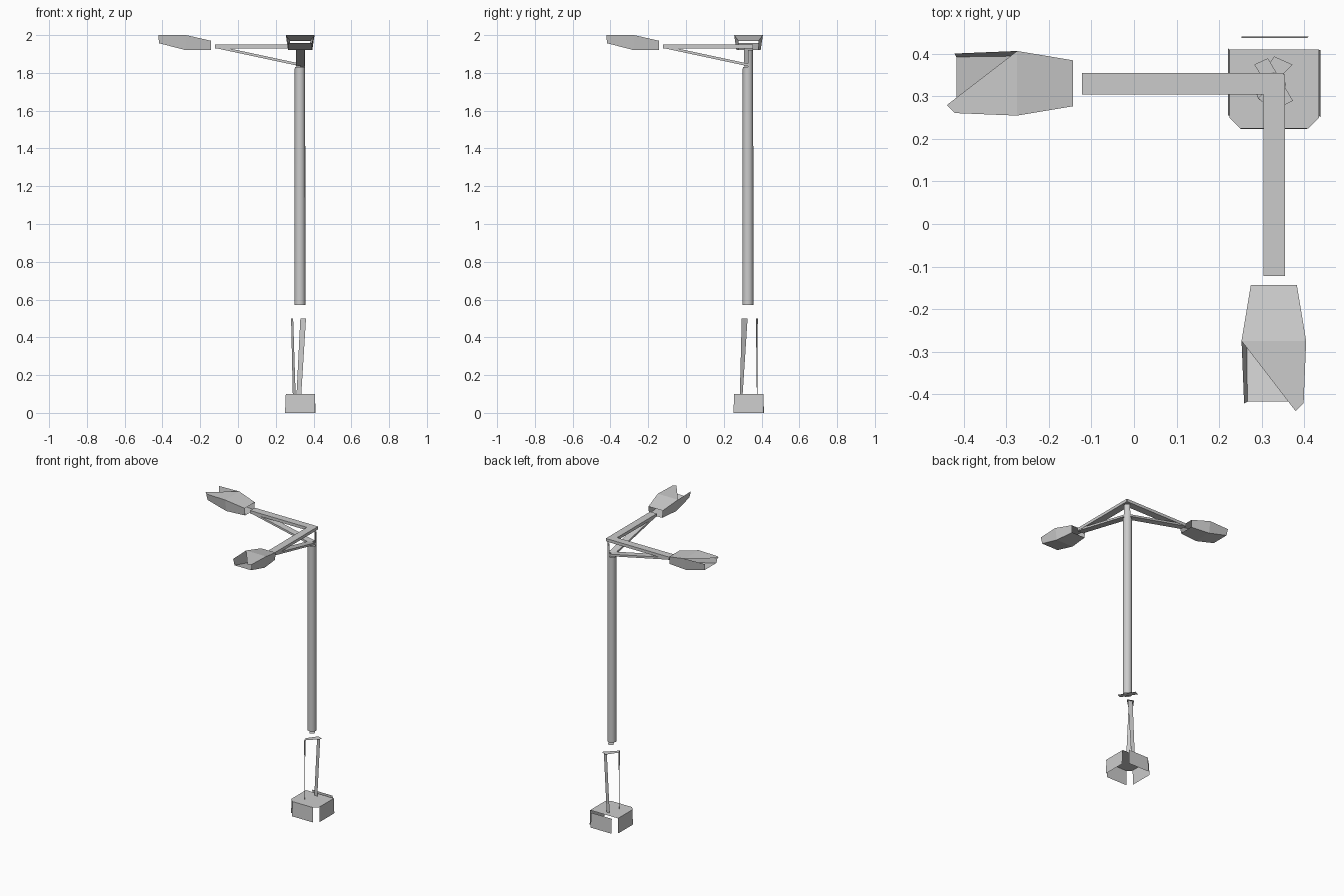
import bpy, math
from mathutils import Matrix, Vector

if "Cube" in bpy.data.objects:
    bpy.data.objects.remove(bpy.data.objects["Cube"])

# quarter turn that carries the left arm (-x) to the front arm (-y)
TURN = Matrix.Translation((0.66, 0, 0)) @ Matrix.Rotation(math.pi / 2, 4, 'Z')


def mesh(name, verts, faces, smooth=False):
    me = bpy.data.meshes.new(name)
    me.from_pydata(verts, [], faces)
    me.update()
    ob = bpy.data.objects.new(name, me)
    bpy.context.collection.objects.link(ob)
    for p in me.polygons:
        p.use_smooth = smooth
    return ob


def turned_copy(ob, name):
    me = ob.data.copy()
    me.transform(TURN)
    new = bpy.data.objects.new(name, me)
    bpy.context.collection.objects.link(new)


def bar(name, start, end, width, height):
    """Rectangular bar in the xz plane with vertical ends."""
    v = [(p[0], p[1] + sy * width / 2, p[2] + sz * height / 2)
         for p in (Vector(start), Vector(end))
         for sy, sz in ((-1, -1), (1, -1), (1, 1), (-1, 1))]
    f = [(i, (i + 1) % 4, 4 + (i + 1) % 4, 4 + i) for i in range(4)]
    return mesh(name, v, f + [(3, 2, 1, 0), (4, 5, 6, 7)])


# base: chamfered top plate and four slightly sloped side panels
plate = [(.225, .25), (.25, .225), (.41, .225), (.435, .25), (.435, .41), (.225, .41)]
mesh("base_top", [(x, y, .1) for x, y in plate], [range(6)])
for i in range(4):
    m = Matrix.Translation((.33, .332, 0)) @ Matrix.Rotation(i * math.pi / 2, 4, 'Z')
    pts = [(-.081, -.109, 0), (.077, -.109, 0), (.077, -.105, .1), (-.077, -.105, .1)]
    mesh(f"base_panel_{i + 1}", [m @ Vector(p) for p in pts], [(0, 1, 2, 3)])

# lower post: two tapered slats and the thin caps around the gap
mesh("lower_slat_left", [(.29, .30, .1), (.305, .285, .1), (.292, .295, .5), (.281, .326, .5)],
     [(0, 1, 2, 3)])
mesh("lower_slat_rear", [(.335, .375, .1), (.31, .378, .1), (.33, .38, .5), (.36, .37, .5)],
     [(0, 1, 2, 3)])
mesh("lower_cap", [(.281, .326, .5), (.292, .295, .5), (.373, .375, .5), (.33, .394, .5)],
     [(0, 1, 2, 3)])
mesh("pole_cap", [(.283, .375, .57), (.345, .275, .57), (.374, .29, .57), (.315, .39, .57)],
     [(0, 1, 2, 3)])

# main pole: round tube, with only the rear right side rising to the arms
N, R = 12, .029
verts = []
for z, r in ((.57, R), (1.83, R * .95), (1.92, R * .9)):
    for i in range(N):
        a = 2 * math.pi * i / N
        verts.append((.328 + r * math.cos(a), .328 + r * math.sin(a), z))
faces = [(i, (i + 1) % N, N + (i + 1) % N, N + i) for i in range(N)]
faces += [(N + i, N + i + 1, 2 * N + i + 1, 2 * N + i) for i in range(3)]
mesh("main_pole", verts, faces, smooth=True)

# arms and braces
arm = bar("arm_left", (-.122, .33, 1.94), (.352, .33, 1.94), .05, .02)
turned_copy(arm, "arm_front")
brace = bar("brace_left", (-.118, .33, 1.938), (.33, .33, 1.842), .046, .014)
turned_copy(brace, "brace_front")

# lamp heads: open-ended shell, widening from the arm, with part of the top missing
rings = [  # x of top, x of bottom, half width top, half width bottom, z top, z bottom
    (-.143, -.143, .054, .050, 1.97, 1.92),
    (-.275, -.275, .076, .064, 2.0, 1.92),
    (-.422, -.418, .070, .062, 2.0, 1.957)]
verts = []
for xt, xb, wt, wb, zt, zb in rings:
    verts += [(xt, .331 - wt, zt), (xt, .331 + wt, zt), (xb, .331 + wb, zb), (xb, .331 - wb, zb)]
verts.append((-.44, .28, 2.0))
faces = [(0, 1, 5, 4), (4, 5, 12, 8)]
for k in (0, 4):
    faces += [(k + j, k + 4 + j, k + 4 + (j + 1) % 4, k + (j + 1) % 4) for j in (1, 2, 3)]
head = mesh("lamp_head_left", verts, faces)
turned_copy(head, "lamp_head_front")
